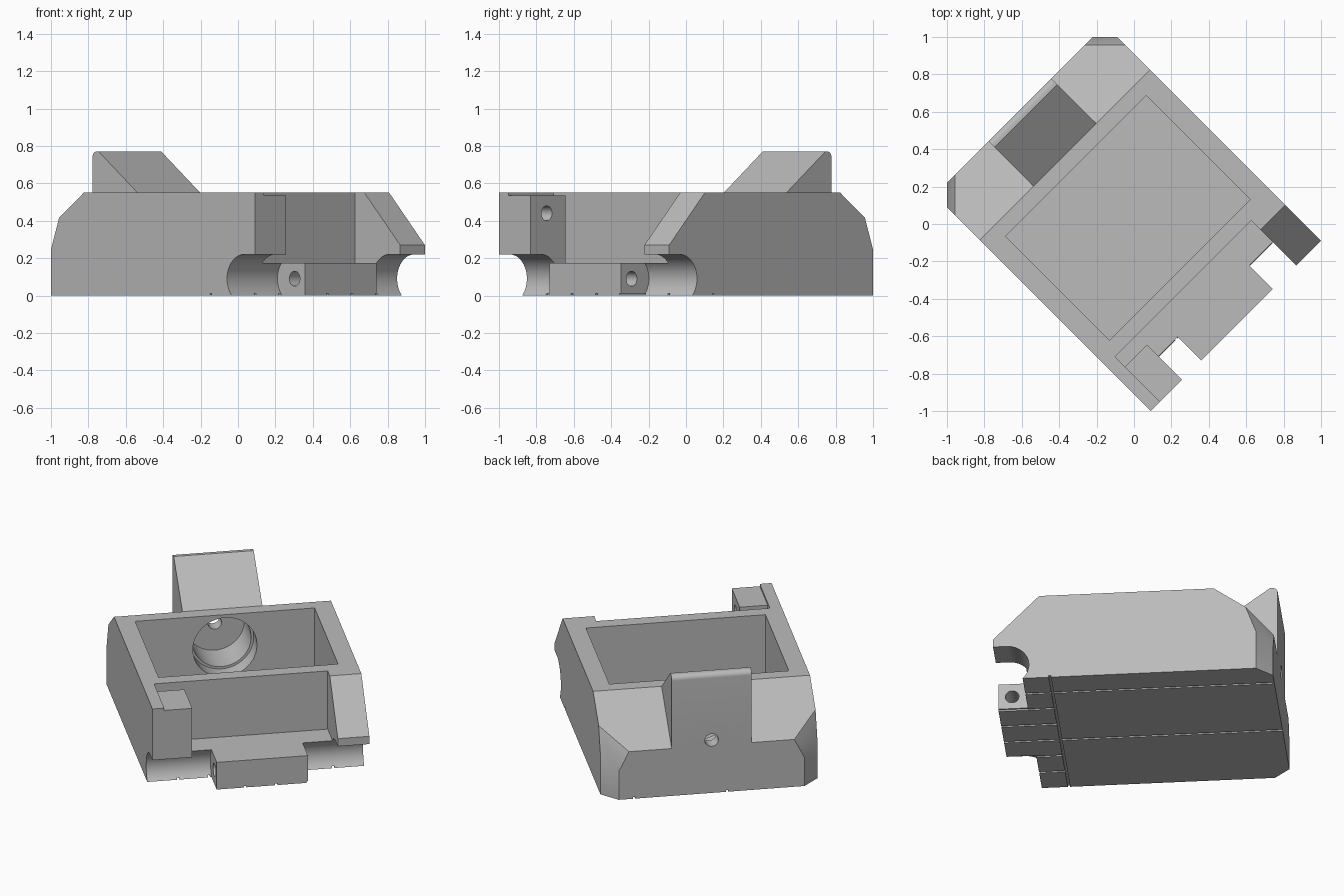
import bpy, bmesh, math
from mathutils import Vector, Matrix

if "Cube" in bpy.data.objects:
    bpy.data.objects.remove(bpy.data.objects["Cube"], do_unlink=True)

grey = bpy.data.materials.new("plain grey")
grey.use_nodes = True
GREY = (0.5, 0.5, 0.5, 1)
grey.diffuse_color = GREY
grey.node_tree.nodes["Principled BSDF"].inputs["Base Color"].default_value = GREY


def prism(name, pts, axis, lo, hi):
    """Extrude a 2D outline along x (points y,z) or y (points x,z)."""
    place = (lambda p, t: (t, *p)) if axis == "x" else (lambda p, t: (p[0], t, p[1]))
    bm = bmesh.new()
    low = [bm.verts.new(place(p, lo)) for p in pts]
    high = [bm.verts.new(place(p, hi)) for p in pts]
    bm.faces.new(low)
    bm.faces.new(high[::-1])
    for i in range(len(pts)):
        j = (i + 1) % len(pts)
        bm.faces.new((low[i], high[i], high[j], low[j]))
    bmesh.ops.recalc_face_normals(bm, faces=bm.faces)
    mesh = bpy.data.meshes.new(name)
    bm.to_mesh(mesh)
    bm.free()
    mesh.materials.append(grey)
    obj = bpy.data.objects.new(name, mesh)
    bpy.context.collection.objects.link(obj)
    return obj


def box(name, x, y, z):
    return prism(name, [(x[0], z[0]), (x[1], z[0]), (x[1], z[1]), (x[0], z[1])], "y", *y)


def arc(cx, cz, r, start, end, n):
    angles = [math.radians(start + (end - start) * i / n) for i in range(n + 1)]
    return [(cx + r * math.cos(a), cz + r * math.sin(a)) for a in angles]


def rod(name, cx, cz, r, axis, lo, hi):
    return prism(name, arc(cx, cz, r, 0, 360, 48)[:-1], axis, lo, hi)


def combine(target, tool, operation="DIFFERENCE"):
    tool.hide_render = True
    mod = target.modifiers.new("combine", "BOOLEAN")
    mod.operation, mod.solver, mod.object = operation, "EXACT", tool
    bpy.context.view_layer.objects.active = target
    bpy.ops.object.modifier_apply(modifier=mod.name)
    bpy.data.objects.remove(tool, do_unlink=True)


# Housing with a sloped rear shoulder
back, front, side, top = -0.863, 0.77, 0.643, 0.55
housing = prism("housing", [(back, 0), (front, 0), (front, top), (-0.523, top), (back, 0.305)],
                "y", -side, side)

# Rear corners: upright chamfer and a leaning facet above it
bm = bmesh.new()
bm.from_mesh(housing.data)
for s in (-1, 1):
    a, b, d = (Vector(p) for p in ((-0.71, s * side, 0.415), (back, s * 0.49, 0.305), (-0.77, s * side, 0.25)))
    lean = (b - a).cross(d - a)
    if lean.x > 0:
        lean.negate()
    for point, normal in ((d, Vector((-1, s, 0))), (d, lean)):
        bmesh.ops.bisect_plane(bm, geom=bm.verts[:] + bm.edges[:] + bm.faces[:], plane_co=point,
                               plane_no=normal, clear_outer=True)
        bmesh.ops.holes_fill(bm, edges=bm.edges[:], sides=0)
bmesh.ops.recalc_face_normals(bm, faces=bm.faces)
bm.to_mesh(housing.data)
bm.free()

# Rear wedge block with a rounded outer edge
r = 0.03
wedge = [(back, 0.2), (-0.53, 0.2), (-0.523, top), (-0.817, 0.77)]
wedge += arc(back + r, 0.77 - r, r, 90, 180, 8)
combine(housing, prism("rear_block", wedge, "y", -0.237, 0.237), "UNION")

# Open cavity, stepped bore and pin hole through the rear wall
combine(housing, box("cavity", (-0.44, 0.346), (-0.532, 0.532), (0.1, 1)))
bore_z = 0.34
for radius, depth in ((0.19, -0.55), (0.175, -0.78), (0.04, -1)):
    combine(housing, rod("bore", 0, bore_z, radius, "x", depth, -0.4))

# Front recess, lid slot and lowered post top
combine(housing, box("recess", (0.43, 1), (-0.407, 0.456), (0.175, 1)))
combine(housing, box("lid_slot", (0.43, 0.505), (-0.573, -0.3), (0.175, 1)))
combine(housing, box("post_step", (0.48, 1), (-0.573, -0.3), (0.535, 1)))

# Slanted front of the left post
combine(housing, prism("slant", [(0.5, top), (front, 0.27), (1, 0.27), (1, 1), (0.5, 1)], "y", 0.4, 0.8))

# Round hinge clearance under both posts, leaving the knuckle between them
pivot_x, pivot_z = 0.69, 0.09
clearance = arc(pivot_x, pivot_z, 0.13, 90, 270, 32) + [(1, -0.04), (1, 0.22)]
for lo, hi in ((-0.8, -0.262), (0.279, 0.8)):
    combine(housing, prism("clearance", clearance, "y", lo, hi))

# Hinge pin hole and catch hole in the right post
combine(housing, rod("pin_hole", pivot_x, pivot_z, 0.04, "y", -0.4, 0.4))
combine(housing, rod("catch_hole", 0.646, 0.44, 0.04, "y", -0.56, -0.3))

# Fine grooves underneath
w, depth = 0.007, (-0.1, 0.01)
combine(housing, box("cross_groove", (0.437 - w, 0.437 + w), (-1, 1), depth))
for i in range(6):
    y = -0.46 + i * 0.184
    start = -1 if i in (2, 5) else 0.437
    combine(housing, box("groove", (start, 1), (y - w, y + w), depth))

# Turn the whole piece diagonally
housing.data.transform(Matrix.Rotation(math.radians(-45), 4, "Z"))
bpy.ops.object.select_all(action="DESELECT")
housing.select_set(True)
bpy.context.view_layer.objects.active = housing
bpy.ops.object.shade_smooth_by_angle(angle=math.radians(30))
